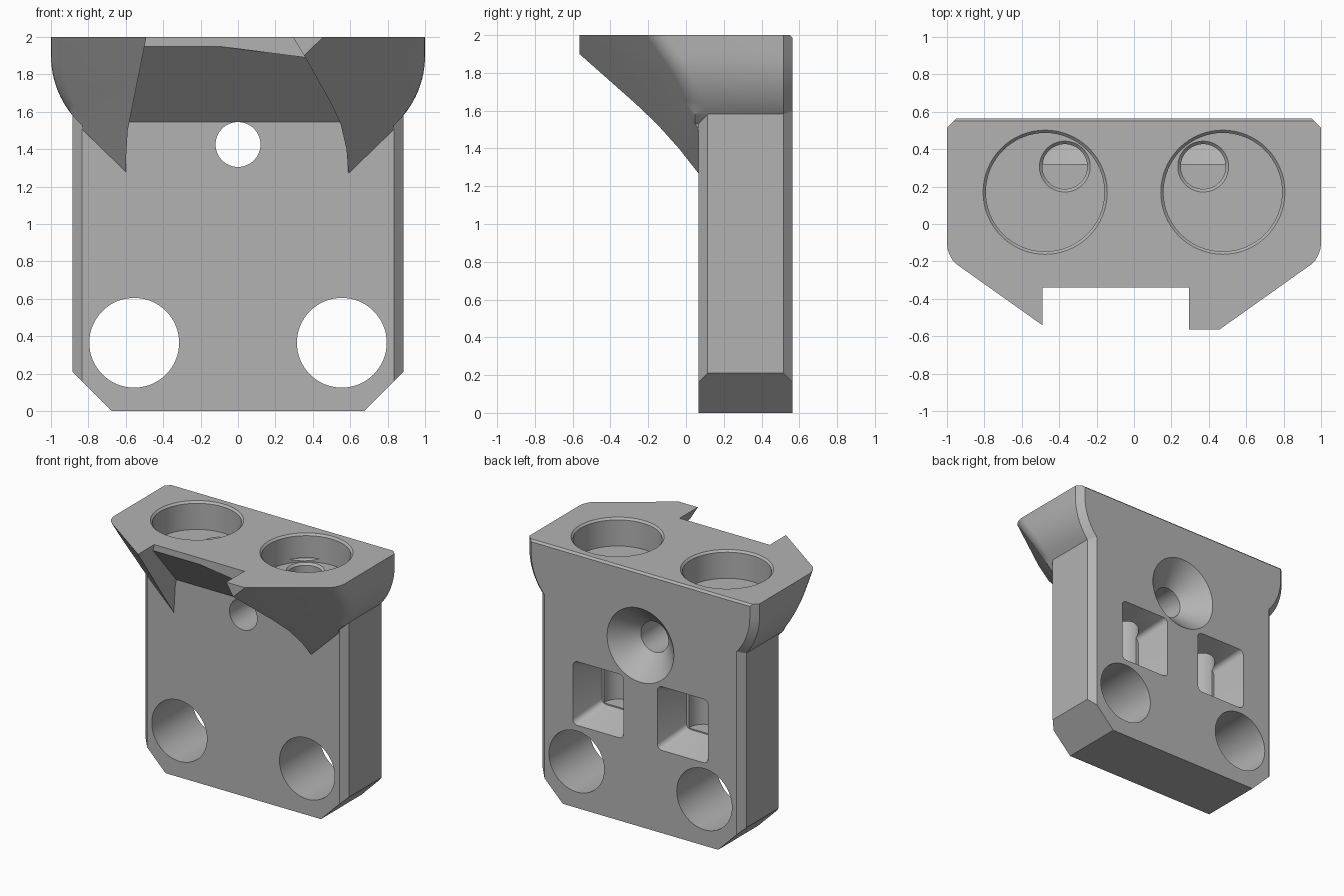
import bpy, bmesh, math
from mathutils import Vector

cube = bpy.data.objects.get("Cube")
if cube:
    bpy.data.objects.remove(cube)

grey = bpy.data.materials.new("plain grey")
grey.use_nodes = True
grey.diffuse_color = (0.45, 0.45, 0.45, 1)
grey.node_tree.nodes["Principled BSDF"].inputs["Base Color"].default_value = (0.45, 0.45, 0.45, 1)


def finish(name, bm):
    bmesh.ops.recalc_face_normals(bm, faces=bm.faces)
    mesh = bpy.data.meshes.new(name)
    bm.to_mesh(mesh)
    bm.free()
    mesh.materials.append(grey)
    obj = bpy.data.objects.new(name, mesh)
    bpy.context.collection.objects.link(obj)
    return obj


def loft(sections):
    """Closed solid through rings of equal length."""
    bm = bmesh.new()
    rings = [[bm.verts.new(p) for p in ring] for ring in sections]
    for a, b in zip(rings, rings[1:]):
        for i in range(len(a)):
            j = (i + 1) % len(a)
            bm.faces.new((a[i], a[j], b[j], b[i]))
    bm.faces.new(rings[0])
    bm.faces.new(rings[-1])
    bmesh.ops.recalc_face_normals(bm, faces=bm.faces)
    return bm


def at_y(profile, y):
    return [(x, y, z) for x, z in profile]


def mirrored(half):
    return half + [(-x, z) for x, z in reversed(half)]


def trim(bm, point, normal):
    """Cut away the side the normal points to and cap the opening."""
    cut = bmesh.ops.bisect_plane(bm, geom=bm.verts[:] + bm.edges[:] + bm.faces[:], dist=1e-5,
                                 plane_co=point, plane_no=normal, clear_outer=True)
    edges = [e for e in cut["geom_cut"] if isinstance(e, bmesh.types.BMEdge)]
    return bmesh.ops.edgeloop_fill(bm, edges=edges)["faces"]


def boolean(target, tool, operation):
    mod = target.modifiers.new(operation, "BOOLEAN")
    mod.object, mod.operation, mod.solver = tool, operation, "EXACT"
    bpy.context.view_layer.objects.active = target
    bpy.ops.object.modifier_apply(modifier=mod.name)
    bpy.data.objects.remove(tool)


def drill(target, center, axis, steps):
    """Turned cutter: steps are (distance along axis, radius)."""
    c = Vector(center)
    u = Vector((1, 0, 0))
    v = Vector(axis).cross(u)
    rings = []
    for d, r in steps:
        rings.append([c + Vector(axis) * d + r * (u * math.cos(t) + v * math.sin(t))
                      for t in (math.tau * i / 64 for i in range(64))])
    boolean(target, finish("drill", loft(rings)), "DIFFERENCE")


# Body plate with chamfered edges
def body_outline(d):
    return mirrored([(0.675, 0), (0.885 - d, 0.21 - d), (0.885 - d, 1.7)])


EDGE_SECTIONS = ((0.065, 0.05), (0.115, 0), (0.515, 0), (0.565, 0.05))
body = finish("bracket_body", loft([at_y(body_outline(d), y) for y, d in EDGE_SECTIONS]))


# Head with rounded sides and slanted front
def head_outline(d):
    r = 0.5 - d
    low = math.asin(0.325 / 0.5)
    arc = [(0.5 + r * math.cos(low * i / 14), 1.9 - r * math.sin(low * i / 14)) for i in range(15)]
    return mirrored([(1 - d, 2)] + arc + [(0.835 - d, 1.53), (0.835 - d, 1.2)])


bm = loft([at_y(head_outline(d), y) for y, d in ((-0.565, 0), (0.515, 0), (0.565, 0.05))])
for side in (1, -1):
    slants = trim(bm, (side * 0.97, -0.2, 2), (side * 0.355, -0.5, -0.366))
    rim = [e for f in slants for e in f.edges
           if 1.6 < sum(v.co.z for v in e.verts) / 2 < 1.99
           and any(abs(g.normal.y) < 0.01 and g.normal.x * side > 0.3 for g in e.link_faces)]
    bmesh.ops.bevel(bm, geom=rim, offset=0.06, segments=4, profile=0.5, affect="EDGES")
trim(bm, (0, 0.565, 1.985), (0, 1, 1))
head = finish("bracket_head", bm)

# Gap between the two prongs, with the sloped underside behind it
GAP = [(0.275, 2.03), (0.36, 1.89), (0.50, 1.64), (0.55, 1.53), (0.58, 1.4), (0.59, 1.27), (0.59, 1.1),
       (-0.6, 1.1), (-0.6, 1.33), (-0.59, 1.5), (-0.484, 2.03)]
boolean(head, finish("front_gap", loft([at_y(GAP, -1), at_y(GAP, -0.34)])), "DIFFERENCE")
bm = loft([at_y(GAP, -1), at_y(GAP, 0.08)])
trim(bm, (0, -0.34, 1.95), (0, 1, 1))
boolean(head, finish("under_gap", bm), "DIFFERENCE")
boolean(body, head, "UNION")
body.name = "bracket"


# Rounded square ring for the back pockets
def square(x, z, w, h, r):
    ring = []
    for k, (sx, sz) in enumerate(((1, 1), (-1, 1), (-1, -1), (1, -1))):
        for i in range(6):
            t = math.pi / 2 * (k + i / 5)
            ring.append((x + sx * (w - r) + r * math.cos(t), z + sz * (h - r) + r * math.sin(t)))
    return ring


# Countersunk middle hole
drill(body, (0, 0, 1.425), (0, 1, 0), ((-0.1, 0.12), (0.39, 0.12), (0.565, 0.29), (0.6, 0.324)))

for side in (1, -1):
    # Large through holes, round top seats, vertical bores and tapered back pockets
    drill(body, (side * 0.555, 0, 0.365), (0, 1, 0), ((-0.1, 0.24), (0.7, 0.24)))
    drill(body, (side * 0.475, 0.17, 2), (0, 0, 1),
          ((-0.22, 0.317), (-0.015, 0.317), (0, 0.332), (0.03, 0.362)))
    drill(body, (side * 0.37, 0.307, 1.78), (0, 0, 1),
          ((-1.03, 0.12), (-0.016, 0.12), (0, 0.136), (0.03, 0.166)))
    pocket = loft([at_y(square(side * 0.367, 0.9, w, h, 0.04), y)
                   for y, w, h in ((0.32, 0.14, 0.16), (0.565, 0.22, 0.25), (0.6, 0.231, 0.263))])
    boolean(body, finish("pocket", pocket), "DIFFERENCE")

bpy.ops.object.select_all(action="DESELECT")
body.select_set(True)
bpy.context.view_layer.objects.active = body
bpy.ops.object.shade_smooth_by_angle(angle=math.radians(25))
